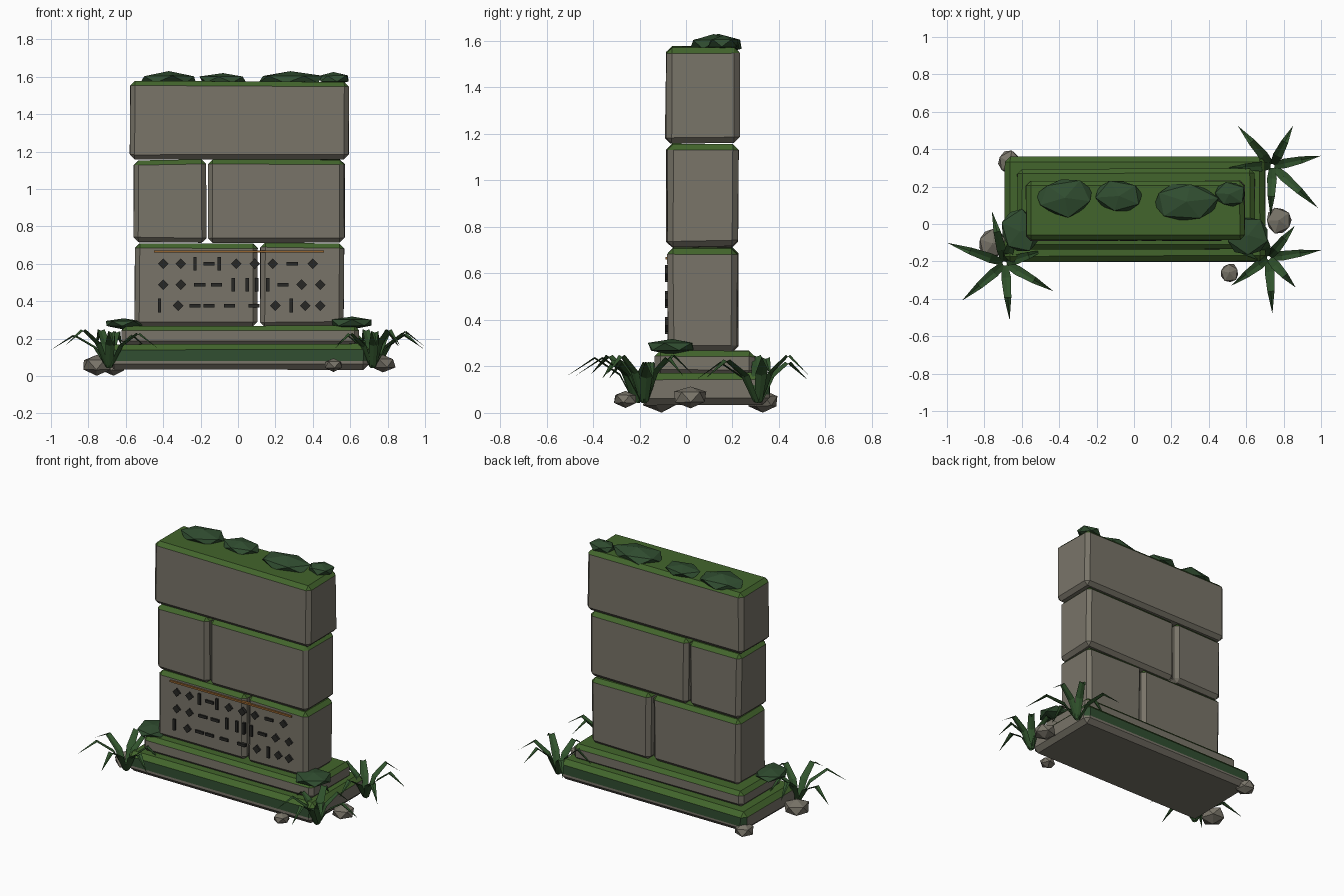
import bpy, bmesh, math, random
from mathutils import Vector, Matrix

if "Cube" in bpy.data.objects:
    bpy.data.objects.remove(bpy.data.objects["Cube"])

random.seed(4)


def material(name, rgb):
    m = bpy.data.materials.new(name)
    m.diffuse_color = (*rgb, 1)
    m.use_nodes = True
    m.node_tree.nodes["Principled BSDF"].inputs["Base Color"].default_value = m.diffuse_color
    return m


STONE = material("stone", (0.19, 0.175, 0.14))
MOSS = material("moss", (0.055, 0.13, 0.025))
DARK_MOSS = material("dark_moss", (0.03, 0.075, 0.03))
GRASS = material("grass", (0.03, 0.085, 0.025))
GLYPH = material("glyph_dark", (0.02, 0.02, 0.018))
COPPER = material("copper", (0.3, 0.13, 0.03))


def finish(name, bm, *mats):
    me = bpy.data.meshes.new(name)
    bm.to_mesh(me)
    bm.free()
    for m in mats:
        me.materials.append(m)
    ob = bpy.data.objects.new(name, me)
    bpy.context.collection.objects.link(ob)
    return ob


def add_box(bm, lo, hi, rot=0.0):
    lo, hi = Vector(lo), Vector(hi)
    mat = (Matrix.Translation((lo + hi) / 2) @ Matrix.Rotation(rot, 4, 'Y')
           @ Matrix.Diagonal((*(hi - lo), 1)))
    return bmesh.ops.create_cube(bm, size=1, matrix=mat)["verts"]


def block(name, lo, hi, bevel=0.025, jitter=0.004, band=None):
    """Chamfered stone with mossy upward faces, optional mossy band on front and back."""
    bm = bmesh.new()
    for v in add_box(bm, lo, hi):
        v.co += Vector([random.uniform(-jitter, jitter) for _ in range(3)])
    bmesh.ops.bevel(bm, geom=bm.edges[:], offset=bevel, segments=1, affect='EDGES')
    if band:
        bmesh.ops.bisect_plane(bm, geom=bm.verts[:] + bm.edges[:] + bm.faces[:],
                               plane_co=(0, 0, band), plane_no=(0, 0, 1))
    bm.normal_update()
    for f in bm.faces:
        if f.normal.z > 0.3:
            f.material_index = 1
        elif band and abs(f.normal.y) > 0.6 and f.calc_center_median().z > band:
            f.material_index = 2
    return finish(name, bm, STONE, MOSS, DARK_MOSS)


def lump(name, c, r, mat, jitter=0.1):
    """Low-poly rock or moss clump."""
    bm = bmesh.new()
    bmesh.ops.create_icosphere(bm, subdivisions=1, radius=1)
    spin = Matrix.Rotation(random.uniform(0, 6.28), 3, 'Z')
    for v in bm.verts:
        p = spin @ v.co * random.uniform(1 - jitter, 1 + jitter)
        v.co = Vector((c[0] + p.x * r[0] * 1.1, c[1] + p.y * r[1] * 1.1, c[2] + p.z * r[2]))
    return finish(name, bm, mat)


def tuft(name, base, tips):
    """Arching folded blades from one root to the listed tip positions."""
    bm = bmesh.new()
    root = Vector((*base, 0))
    for i, tip in enumerate(tips):
        out = Vector((*tip, 0)) - root
        length = out.length
        d = out.normalized()
        side = Vector((-d.y, d.x, 0))
        k = 0.85 + 0.15 * ((i * 3) % 4) / 3
        rings = []
        for t, z, w in ((0.04, 0.05, 0.017), (0.25, 0.175, 0.026), (0.6, 0.25, 0.019)):
            p = root + d * length * t + Vector((0, 0, 0.05 + (z - 0.05) * k))
            rings.append([bm.verts.new(p + side * w * s - Vector((0, 0, 0.008 * (s == 0))))
                          for s in (-1, 0, 1)])
        end = bm.verts.new(root + out + Vector((0, 0, 0.165 * k)))
        for a, b in zip(rings, rings[1:]):
            for j in (0, 1):
                bm.faces.new((a[j], a[j + 1], b[j + 1], b[j]))
        for j in (0, 1):
            bm.faces.new((rings[-1][j], rings[-1][j + 1], end))
    return finish(name, bm, GRASS)


# Stepped base
block("plinth", (-0.69, -0.20, 0.035), (0.70, 0.36, 0.17), 0.03, band=0.08)
block("upper_step", (-0.625, -0.135, 0.16), (0.645, 0.295, 0.27))

# Wall courses
block("lower_block_left", (-0.55, -0.08, 0.265), (0.105, 0.222, 0.71))
block("lower_block_right", (0.12, -0.08, 0.265), (0.565, 0.222, 0.71))
block("middle_block_left", (-0.555, -0.083, 0.715), (-0.17, 0.224, 1.155))
block("middle_block_right", (-0.16, -0.083, 0.715), (0.57, 0.224, 1.155))
block("top_block", (-0.578, -0.088, 1.16), (0.59, 0.228, 1.575))

# Carved marks: D diamond, V upright bar, H flat bar
rows = [
    (0.60, "DDVHVDDDHD", (-.40, -.305, -.23, -.155, -.10, -.01, .09, .185, .29, .40)),
    (0.488, "DDHHVVVVHDD", (-.40, -.305, -.205, -.115, -.025, .05, .10, .16, .24, .34, .44)),
    (0.376, "VDHHHHDVDD", (-.42, -.32, -.23, -.155, -.045, .085, .20, .285, .36, .44)),
]
bm = bmesh.new()
for z, kinds, xs in rows:
    for kind, x in zip(kinds, xs):
        w, h = {"D": (0.02, 0.02), "V": (0.009, 0.037), "H": (0.03, 0.009)}[kind]
        add_box(bm, (x - w, -0.09, z - h), (x + w, -0.07, z + h),
                math.pi / 4 if kind == "D" else 0)
finish("carved_marks", bm, GLYPH)
bm = bmesh.new()
add_box(bm, (-0.45, -0.089, 0.659), (0.46, -0.07, 0.671))
finish("inlay_strip", bm, COPPER)

# Moss clumps on the top and on the step
for i, (x, y, z, rx, ry, rz) in enumerate([
        (-0.37, 0.14, 1.585, 0.155, 0.10, 0.042), (-0.08, 0.15, 1.585, 0.12, 0.085, 0.034),
        (0.28, 0.12, 1.585, 0.165, 0.105, 0.042), (0.51, 0.16, 1.59, 0.085, 0.065, 0.035),
        (-0.61, -0.04, 0.28, 0.10, 0.115, 0.03), (0.61, -0.06, 0.285, 0.115, 0.105, 0.036)]):
    lump(f"moss_clump_{i + 1}", (x, y, z), (rx, ry, rz), DARK_MOSS)

# Loose stones
for i, (x, y, z, r, rz) in enumerate([
        (-0.755, -0.105, 0.06, 0.075, 0.055), (0.51, -0.26, 0.06, 0.05, 0.037),
        (0.775, 0.02, 0.068, 0.07, 0.05), (-0.665, 0.33, 0.05, 0.06, 0.045)]):
    lump(f"loose_stone_{i + 1}", (x, y, z), (r, r, rz), STONE)

# Grass tufts
tuft("grass_left", (-0.69, -0.21),
     [(-1, -0.10), (-0.92, -0.41), (-0.665, -0.515), (-0.43, -0.36), (-0.48, -0.14),
      (-0.76, 0.07), (-0.62, 0.0)])
tuft("grass_front_right", (0.72, -0.18),
     [(1, -0.14), (0.865, -0.34), (0.74, -0.48), (0.52, -0.33), (0.5, -0.12),
      (0.66, 0.03), (0.86, -0.01)])
tuft("grass_back_right", (0.74, 0.31),
     [(0.555, 0.525), (0.85, 0.525), (1, 0.365), (0.985, 0.085), (0.73, 0.04),
      (0.5, 0.30)])
